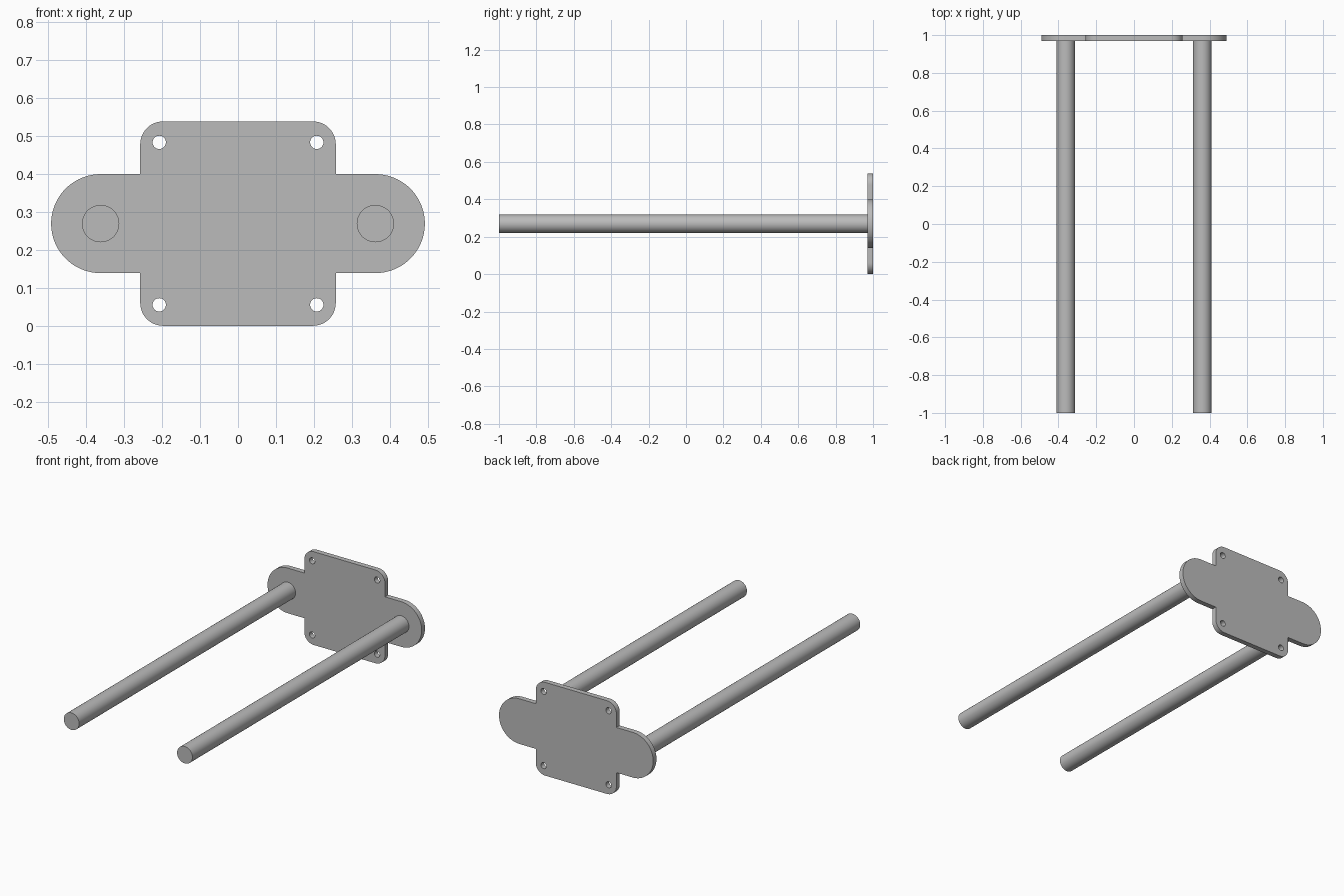
import bpy, bmesh
from math import pi, sin, cos, radians

cube = bpy.data.objects.get("Cube")
if cube:
    bpy.data.objects.remove(cube, do_unlink=True)

MID_Z = 0.269          # height of the plate centre
PLATE_T = 0.03         # plate thickness
ROD_X, ROD_R = 0.361, 0.049

grey = bpy.data.materials.new("plain grey")
grey.use_nodes = True
colour = (0.5, 0.5, 0.5, 1)
grey.diffuse_color = colour
grey.node_tree.nodes["Principled BSDF"].inputs["Base Color"].default_value = colour


def arc(cx, cy, r, start, end, steps):
    angles = [radians(start + (end - start) * i / steps) for i in range(steps + 1)]
    return [(cx + r * cos(a), cy + r * sin(a)) for a in angles]


def smooth(obj):
    bpy.ops.object.select_all(action="DESELECT")
    obj.select_set(True)
    bpy.context.view_layer.objects.active = obj
    bpy.ops.object.shade_smooth_by_angle(angle=radians(30))


# Plate outline: one quarter, mirrored round the centre
half_w, half_h, corner, lobe = 0.257, 0.2685, 0.06, 0.13
quarter = arc(ROD_X, 0, lobe, 0, 90, 24) + [(half_w, lobe)]
quarter += arc(half_w - corner, half_h - corner, corner, 0, 90, 12)
upper = quarter + [(-x, y) for x, y in reversed(quarter)]
outline = upper + [(x, -y) for x, y in reversed(upper[1:-1])]
loops = [outline]

# Four screw holes
for sx in (-1, 1):
    for sy in (-1, 1):
        loops.append(arc(sx * 0.207, sy * 0.2135, 0.0175, 0, 360, 32)[:-1])

# Flat filled curve, thickened and turned into a mesh
curve = bpy.data.curves.new("plate_outline", "CURVE")
curve.dimensions = "2D"
curve.fill_mode = "BOTH"
curve.extrude = PLATE_T / 2
for loop in loops:
    spline = curve.splines.new("POLY")
    spline.points.add(len(loop) - 1)
    for point, (x, y) in zip(spline.points, loop):
        point.co = (x, y, 0, 1)
    spline.use_cyclic_u = True
helper = bpy.data.objects.new("plate_outline", curve)
bpy.context.collection.objects.link(helper)
bpy.context.view_layer.update()
mesh = bpy.data.meshes.new_from_object(
    helper.evaluated_get(bpy.context.evaluated_depsgraph_get()))
bpy.data.objects.remove(helper, do_unlink=True)

bm = bmesh.new()
bm.from_mesh(mesh)
bmesh.ops.remove_doubles(bm, verts=bm.verts, dist=0.0001)
bmesh.ops.recalc_face_normals(bm, faces=bm.faces)
bm.to_mesh(mesh)
bm.free()
mesh.materials.clear()
mesh.materials.append(grey)
plate = bpy.data.objects.new("mounting_plate", mesh)
plate.rotation_euler.x = pi / 2
plate.location = (0, 1 - PLATE_T / 2, MID_Z)
bpy.context.collection.objects.link(plate)
smooth(plate)

# Two long rods reaching forward from the plate
for name, side in (("left_rod", 1), ("right_rod", -1)):
    length = 2 - PLATE_T
    bpy.ops.mesh.primitive_cylinder_add(
        vertices=48, radius=ROD_R, depth=length,
        location=(side * ROD_X, -1 + length / 2, MID_Z), rotation=(pi / 2, 0, 0))
    rod = bpy.context.object
    rod.name = name
    rod.data.materials.append(grey)
    smooth(rod)
